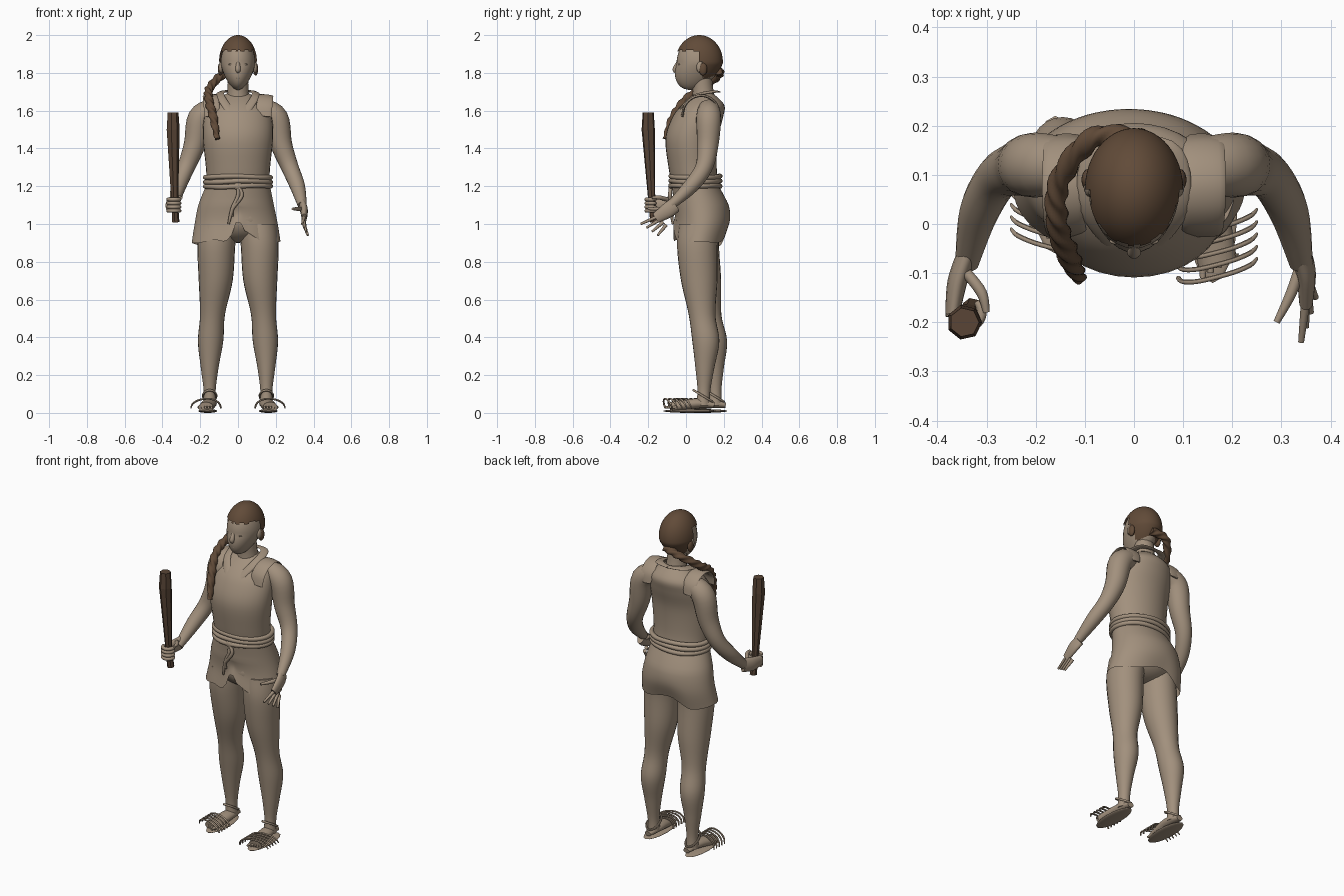
import bpy, bmesh
from math import sin, cos, pi
from mathutils import Vector, Matrix

cube = bpy.data.objects.get("Cube")
if cube:
    bpy.data.objects.remove(cube)


def material(name, *colour):
    mat = bpy.data.materials.new(name)
    mat.use_nodes = True
    mat.diffuse_color = (*colour, 1)
    for node in mat.node_tree.nodes:
        if node.type == 'BSDF_PRINCIPLED':
            node.inputs["Base Color"].default_value = (*colour, 1)
    return mat


tan = material("warm tan", .36, .28, .205)
brown = material("hair brown", .12, .07, .04)
wood = material("dark wood", .1, .06, .037)
smooth_parts = []
sides = (("left", 1), ("right", -1))


def finish(name, bm, mat, smooth, keep):
    if keep:
        cut = [face for face in bm.faces if not keep(face.calc_center_median())]
        bmesh.ops.delete(bm, geom=cut, context='FACES')
    bmesh.ops.recalc_face_normals(bm, faces=bm.faces)
    mesh = bpy.data.meshes.new(name)
    bm.to_mesh(mesh)
    bm.free()
    mesh.materials.append(mat)
    obj = bpy.data.objects.new(name, mesh)
    bpy.context.scene.collection.objects.link(obj)
    if smooth:
        smooth_parts.append(obj)


def spline(points, steps, closed):
    rows, count = [], len(points)
    for i in range(count if closed else count - 1):
        near = [points[(i + k) % count] if closed else points[min(max(i + k, 0), count - 1)]
                for k in (-1, 0, 1, 2)]
        for step in range(steps):
            t = step / steps
            rows.append([b + t * (c - a + t * (2 * a - 5 * b + 4 * c - d
                                               + t * (3 * b - a - 3 * c + d))) / 2
                         for a, b, c, d in zip(*near)])
    return rows if closed else rows + [list(points[-1])]


def sweep(name, path, widths, mat=tan, ratio=1, sections=16, steps=5, closed=False, caps=True,
          flat=False, across=(1, 0, 0), lobe=0, twist=0, warp=None, smooth=True):
    """Skin elliptical sections along a curved path; one width gives an even tube."""
    if isinstance(widths, float):
        tip = widths if closed else widths * .6
        widths = [widths] * (len(path) - 1) + [tip]
    rows = spline([(*point, width) for point, width in zip(path, widths)], steps, closed)
    count, u = len(rows), Vector(across)
    bm, loops = bmesh.new(), []
    for i, (x, y, z, width) in enumerate(rows):
        after = rows[(i + 1) % count] if closed else rows[min(i + 1, count - 1)]
        before = rows[i - 1] if closed else rows[max(i - 1, 0)]
        t = Vector(after[:3]) - Vector(before[:3])
        t = Vector((0, 0, 1)) if flat else t.normalized()
        u = (u - t * t.dot(u)).normalized()
        v = t.cross(u) * ratio
        loop = []
        for j in range(sections):
            a = 2 * pi * j / sections
            r = width * (1 + lobe * cos(3 * a + twist * i))
            co = Vector((x, y, z)) + (u * cos(a) + v * sin(a)) * r
            loop.append(bm.verts.new(warp(co) if warp else co))
        loops.append(loop)
    for i in range(count if closed else count - 1):
        low, high = loops[i], loops[(i + 1) % count]
        for j in range(sections):
            bm.faces.new((low[j - 1], low[j], high[j], high[j - 1]))
    if caps and not closed:
        bm.faces.new(loops[0])
        bm.faces.new(loops[-1])
    finish(name, bm, mat, smooth, None)


def ball(name, centre, radii, mat=tan, detail=16, warp=None, keep=None):
    bm = bmesh.new()
    shape = Matrix.Translation(centre) @ Matrix.Diagonal((*radii, 1))
    bmesh.ops.create_uvsphere(bm, u_segments=detail, v_segments=detail, radius=1, matrix=shape)
    if warp:
        for vert in bm.verts:
            vert.co = warp(vert.co)
    finish(name, bm, mat, True, keep)


def arc(turn, count):
    return [(cos(turn * i / count), sin(turn * i / count)) for i in range(count + 1)]


def mirrored(sign, points):
    return [(sign * x, y, z) for x, y, z in points]


# Head: an egg that narrows and moves forward towards the chin
def jaw(co):
    drop = max(0, 1.85 - co.z)
    co.x *= 1 - 2 * drop
    co.y -= drop / 3
    return co


def hairline(co):
    fringe = 1.91 + .01 * (sin(co.x * 180) > 0)
    return co.z > fringe or (co.y > .07 and co.z > 1.86) or (co.y > .09 and co.z > 1.77)


ball("head", (0, .07, 1.85), (.092, .12, .14), detail=32, warp=jaw)
ball("hair_cap", (0, .07, 1.86), (.1, .125, .14), brown, 48, jaw, hairline)
sweep("neck", [(0, .1, 1.6), (0, .09, 1.7), (0, .08, 1.8)], [.075, .056, .055])
sweep("nose", [(0, -.04, 1.86), (0, -.057, 1.82), (0, -.05, 1.805)], [.008, .014, .01])
for lip, z in (("upper_lip", 1.783), ("lower_lip", 1.773)):
    ball(lip, (0, -.046, z), (.02, .01, .006))
for side, s in sides:
    ball(side + "_eye", (s * .035, -.035, 1.845), (.015, .007, .006))
    ball(side + "_ear", (s * .09, .075, 1.83), (.012, .02, .03))
    ball(side + "_ear_coil", (s * .093, .09, 1.82), (.014, .022, .034), brown)

# Long braid brought forward over the right shoulder
sweep("braid", [(.02, .17, 1.81), (-.08, .175, 1.79), (-.15, .09, 1.72), (-.155, 0, 1.66),
                (-.13, -.07, 1.56), (-.11, -.11, 1.45)], .021, brown, sections=24, steps=20,
      across=(0, 0, 1), lobe=.16, twist=.7)

# Sleeveless tunic with shoulder flaps and lapels
sweep("tunic_top", [(0, .05, 1.2), (0, .035, 1.3), (0, .03, 1.45), (0, .06, 1.56), (0, .09, 1.63),
                    (0, .1, 1.69)],
      [.165, .17, .185, .18, .15, .06], ratio=.75, sections=32, flat=True)
for side, s in sides:
    flap = [(s * (.135 + .01 * h), .08 - .1 * c, 1.57 + .11 * h) for c, h in arc(pi, 6)]
    sweep(side + "_shoulder_flap", flap, .042, ratio=.16)
    lapel = [(.02, -.06, 1.57), (.09, .03, 1.67), (.08, .14, 1.7), (0, .17, 1.7)]
    sweep(side + "_lapel", mirrored(s, lapel), .022, ratio=.3)

# Rope belt, knot and hanging ends
for i in range(3):
    rope = [(.172 * c, .05 + .13 * h, 1.2 + .025 * i + .004 * sin(3 * c + i))
            for c, h in arc(2 * pi, 12)[1:]]
    sweep("belt_rope_%d" % i, rope, .013, closed=True, across=(0, 0, 1))
ball("belt_knot", (0, -.08, 1.2), (.025, .014, .02))
for i in range(2):
    end = [(0, -.08, 1.2), (.02 * i, -.085, 1.15), (-.03, -.08, 1.08), (.02 * i - .05, -.07, 1 + .04 * i)]
    sweep("belt_end_%d" % i, end, .01)


# Skirt with a wavy hem: a split at the front, a drooping corner at the back
def hem(co):
    def bump(x, spread):
        return max(0, 1 - abs(co.x - x) / spread)

    f = max(0, (1.1 - co.z) * 5)
    if co.y < .05:
        co.z += f * (.08 * bump(0, .04) - .03 * bump(-.07, .06) + .03 * bump(.05, .08))
    else:
        co.z -= f * .03 * bump(-.15, .1)
    co.z += f * .02 * (1 + sin(co.x * 16 + 2))
    co.y = .07 + (co.y - .07) * (1 - .2 * f)
    return co


sweep("skirt", [(0, .05, 1.2), (-.01, .08, 1.1), (-.01, .09, 1), (-.01, .07, .9)],
      [.17, .2, .22, .235], ratio=.73, sections=64, flat=True, caps=False, warp=hem)
ball("pelvis", (0, .08, 1.02), (.18, .14, .12))

# Legs, feet and sandals: the right foot stands behind the left
leg = [(.105, .07, 1), (.115, .06, .88), (.118, .07, .7), (.135, .085, .52), (.145, .105, .38),
       (.15, .1, .24), (.15, .095, .12), (.15, .09, .04)]
for side, s in sides:
    back = .06 if s < 0 else 0
    sweep(side + "_leg", [(s * x, y + back * (1 - z) * 1.1, z) for x, y, z in leg],
          [.1, .1, .09, .066, .067, .047, .032, .035], ratio=1.07, sections=24, flat=True)
    foot = [(s * .15, back + .15, .04), (s * .15, back + .06, .05), (s * .17, back - .08, .03)]
    sweep(side + "_foot", foot, [.02, .038, .04], ratio=.7)
    ball(side + "_sole", (s * .16, back + .02, .01), (.05, .14, .01))
    for i in range(5):
        x, y = s * (.14 + .016 * i), back - .06
        sweep("%s_toe_%d" % (side, i), [(x, y, .03), (x, y - .05 + .01 * i, .03)], .01)
        # Strap hoops leaning back towards the outer side
        y = back - .09 + .025 * i
        hoop = [(s * (.16 - (.07 + .02 * (c < 0)) * c), y - .02 * c - .02 * h, .025 + .05 * h)
                for c, h in arc(pi, 6)]
        sweep("%s_strap_%d" % (side, i), hoop, .005, across=(0, 1, 0), sections=8)
    loop = [(s * .15 + .035 * c, back + .09 + .05 * h, .09 - .03 * h) for c, h in arc(2 * pi, 8)[1:]]
    sweep(side + "_ankle_strap", loop, .006, closed=True, across=(0, 0, 1), sections=8)

# Arms: left hand open, right hand round the club
arm = [(.13, .12, 1.61), (.2, .12, 1.56), (.23, .115, 1.42), (.275, .095, 1.3), (.315, .025, 1.2),
       (.34, -.08, 1.1)]
palms = {"left": [(.34, -.06, 1.1), (.35, -.1, 1.07), (.35, -.16, 1.03)],
         "right": [(.34, -.06, 1.11), (.36, -.12, 1.1), (.37, -.19, 1.1)]}
thumbs = {"left": [(.34, -.08, 1.08), (.32, -.14, 1.08), (.29, -.2, 1.08)],
          "right": [(.34, -.1, 1.13), (.31, -.14, 1.14), (.3, -.18, 1.14)]}
for side, s in sides:
    sweep(side + "_arm", mirrored(s, arm), [.055, .066, .057, .046, .04, .024], sections=20)
    sweep(side + "_palm", mirrored(s, palms[side]), [.02, .02, .014], ratio=2)
    sweep(side + "_thumb", mirrored(s, thumbs[side]), .011)
for i in range(4):
    finger = [(.35, -.15 + .015 * i, 1.04 - .015 * i), (.34 + .01 * i, -.24 + .03 * i, 1 - .02 * i)]
    sweep("left_finger_%d" % i, finger, .01)
    grip = [(-.34 - .03 * c, -.18 - .03 * h, 1.07 + .02 * i) for c, h in arc(4, 6)]
    sweep("right_finger_%d" % i, grip, .01, across=(0, 0, 1))

# Faceted club
sweep("club", [(-.33, -.17, 1.01), (-.335, -.18, 1.1), (-.345, -.2, 1.5), (-.345, -.2, 1.59)],
      [.02, .018, .036, .03], wood, sections=7, steps=1, smooth=False)

# Smooth shading on the organic parts
bpy.ops.object.select_all(action='DESELECT')
for obj in smooth_parts:
    obj.select_set(True)
bpy.context.view_layer.objects.active = smooth_parts[0]
bpy.ops.object.shade_smooth_by_angle(angle=pi / 4)
